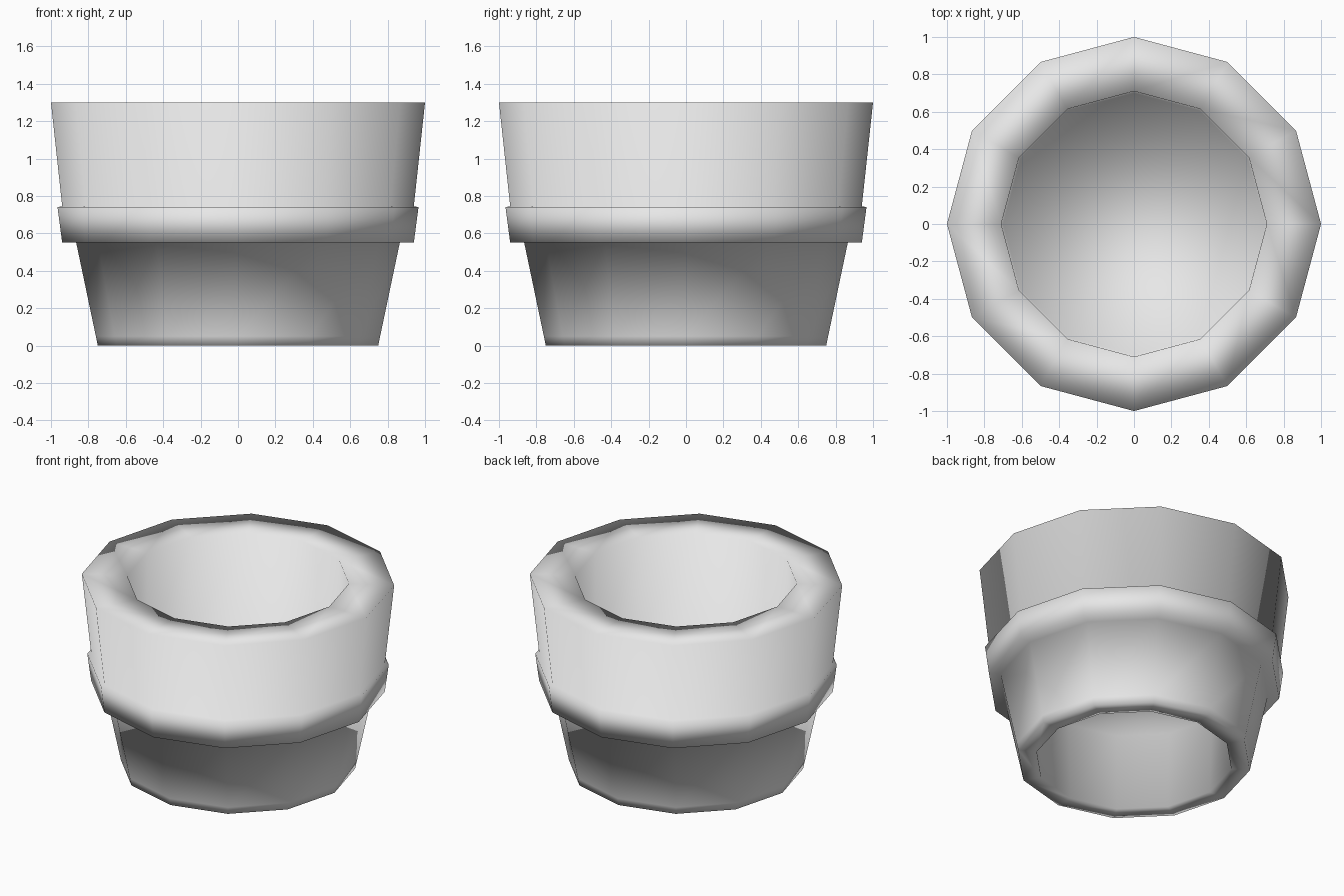
import bpy, bmesh
from math import cos, sin, tau

cube = bpy.data.objects.get("Cube")
if cube:
    bpy.data.objects.remove(cube, do_unlink=True)

SIDES = 12

# Cross-section (radius, height): hollow base, tapered foot, collar, upper wall, rim, bowl
PROFILE = [
    (0.65, 0.55), (0.63, 0.0),
    (0.75, 0.0), (0.76, 0.05),
    (0.865, 0.55), (0.94, 0.55),
    (0.965, 0.74), (0.94, 0.745),
    (1.0, 1.3), (0.71, 1.3),
    (0.70, 0.62),
]


def clay_material():
    mat = bpy.data.materials.new("light_grey_clay")
    mat.use_nodes = True
    colour = (0.8, 0.8, 0.8, 1.0)
    mat.diffuse_color = colour
    mat.node_tree.nodes["Principled BSDF"].inputs["Base Color"].default_value = colour
    return mat


def lathe(name, profile, mat):
    bm = bmesh.new()
    rings = [[bm.verts.new((r * cos(tau * i / SIDES), r * sin(tau * i / SIDES), z))
              for i in range(SIDES)] for r, z in profile]
    for low, high in zip(rings, rings[1:]):
        for i in range(SIDES):
            j = (i + 1) % SIDES
            bm.faces.new((low[i], low[j], high[j], high[i]))
    # Close the ceiling of the base hollow and the floor of the bowl
    bm.faces.new(rings[0][::-1])
    bm.faces.new(rings[-1])
    bmesh.ops.recalc_face_normals(bm, faces=bm.faces)
    for face in bm.faces:
        face.smooth = True
    mesh = bpy.data.meshes.new(name)
    bm.to_mesh(mesh)
    bm.free()
    mesh.materials.append(mat)
    obj = bpy.data.objects.new(name, mesh)
    bpy.context.collection.objects.link(obj)
    return obj


lathe("flower_pot", PROFILE, clay_material())
